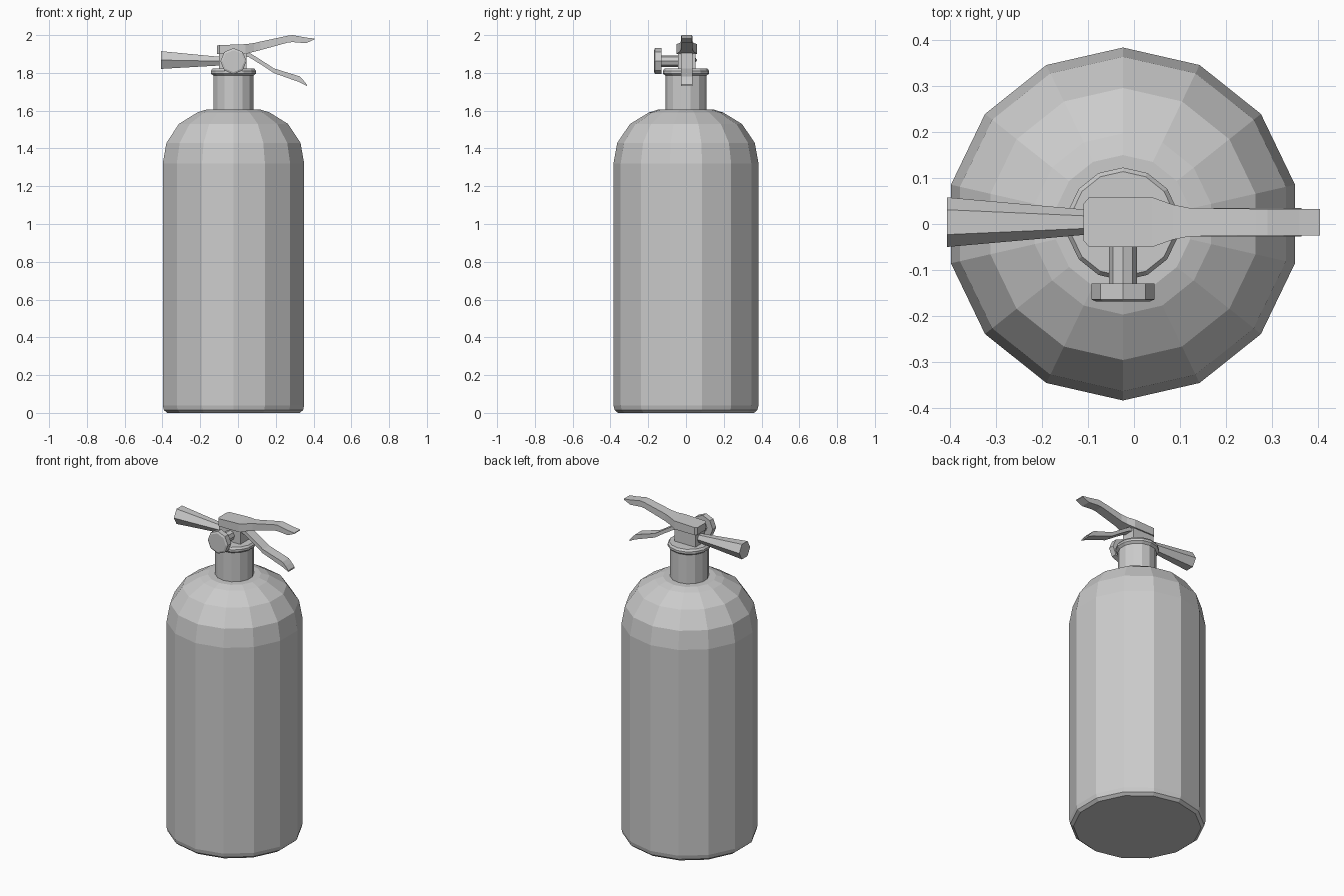
import bpy, math
from mathutils import Vector

cube = bpy.data.objects.get("Cube")
if cube:
    bpy.data.objects.remove(cube, do_unlink=True)

grey = bpy.data.materials.new("light_grey")
grey.use_nodes = True
COLOUR = (0.6, 0.6, 0.6, 1)
grey.diffuse_color = COLOUR
grey.node_tree.nodes["Principled BSDF"].inputs["Base Color"].default_value = COLOUR

CX = -0.024   # axis of the cylinder
CY = 0.004    # middle line of the handles
VALVE_Z = 1.862


def loft(name, rings):
    """Flat-faced capped skin over rings with equal point counts."""
    n = len(rings[0])
    verts = [p for ring in rings for p in ring]
    faces = [(i * n + j, i * n + (j + 1) % n, (i + 1) * n + (j + 1) % n, (i + 1) * n + j)
             for i in range(len(rings) - 1) for j in range(n)]
    faces.append(tuple(reversed(range(n))))
    faces.append(tuple(range(len(verts) - n, len(verts))))
    mesh = bpy.data.meshes.new(name)
    mesh.from_pydata(verts, [], faces)
    mesh.materials.append(grey)
    obj = bpy.data.objects.new(name, mesh)
    bpy.context.collection.objects.link(obj)
    return obj


def turned(name, profile, sides, origin, u, v, phase=0.0):
    """Profile of (radius, distance) turned about the axis u x v."""
    u, v, o = Vector(u), Vector(v), Vector(origin)
    axis = u.cross(v)
    rings = []
    for r, d in profile:
        angles = [phase + math.tau * k / sides for k in range(sides)]
        rings.append([o + axis * d + (u * math.cos(a) + v * math.sin(a)) * r for a in angles])
    return loft(name, rings)


def bar(name, stations):
    """Bar along x from (x, top, bottom, half width) stations."""
    return loft(name, [[(x, CY - w, lo), (x, CY + w, lo), (x, CY + w, hi), (x, CY - w, hi)]
                       for x, hi, lo, w in stations])


X, Y, Z = (1, 0, 0), (0, 1, 0), (0, 0, 1)

# Tank, neck and collar
turned("tank", [(0.36, 0), (0.378, 0.015), (0.384, 0.04), (0.384, 1.32), (0.364, 1.43),
                (0.296, 1.53), (0.197, 1.59), (0.15, 1.605)], 14, (CX, 0, 0), Y, (-1, 0, 0))
turned("neck", [(0.109, 1.59), (0.109, 1.8)], 14, (CX, 0, 0), Y, (-1, 0, 0))
turned("collar", [(0.109, 1.785), (0.123, 1.797), (0.123, 1.81), (0.114, 1.822)],
       14, (CX, 0, 0), Y, (-1, 0, 0))

# Valve block and the two squeeze levers
bar("valve_block", [(-0.1, 1.91, 1.815, 0.046), (0.045, 1.91, 1.815, 0.046)])
bar("top_lever", [(-0.11, 1.945, 1.9, 0.04), (-0.098, 1.947, 1.9, 0.054),
                  (0.04, 1.952, 1.9, 0.054), (0.085, 1.958, 1.912, 0.038),
                  (0.12, 1.966, 1.921, 0.031), (0.265, 1.997, 1.961, 0.029),
                  (0.29, 2.0, 1.963, 0.029), (0.36, 1.987, 1.957, 0.029),
                  (0.405, 1.982, 1.977, 0.029)])
bar("bottom_lever", [(0.03, 1.92, 1.89, 0.031), (0.06, 1.907, 1.882, 0.031),
                     (0.125, 1.866, 1.842, 0.031), (0.19, 1.824, 1.799, 0.031),
                     (0.26, 1.802, 1.774, 0.031), (0.325, 1.782, 1.751, 0.031),
                     (0.345, 1.762, 1.741, 0.031), (0.365, 1.738, 1.73, 0.031)])

# Flared discharge nozzle
nozzle = [Vector((x, CY + r * math.cos(a), z + r * math.sin(a)))
          for x, z, r in ((-0.09, VALVE_Z, 0.026), (-0.407, 1.868, 0.054))
          for a in [math.tau * k / 6 for k in range(6)]]
loft("nozzle", [nozzle[6:], nozzle[:6]])

# Pressure gauge with its stem
turned("gauge_stem", [(0.03, 0.03), (0.03, 0.14)], 8, (CX, 0, VALVE_Z), X, Z)
turned("gauge", [(0.069, 0.13), (0.069, 0.164), (0.058, 0.169)], 8, (CX, 0, VALVE_Z), X, Z)
